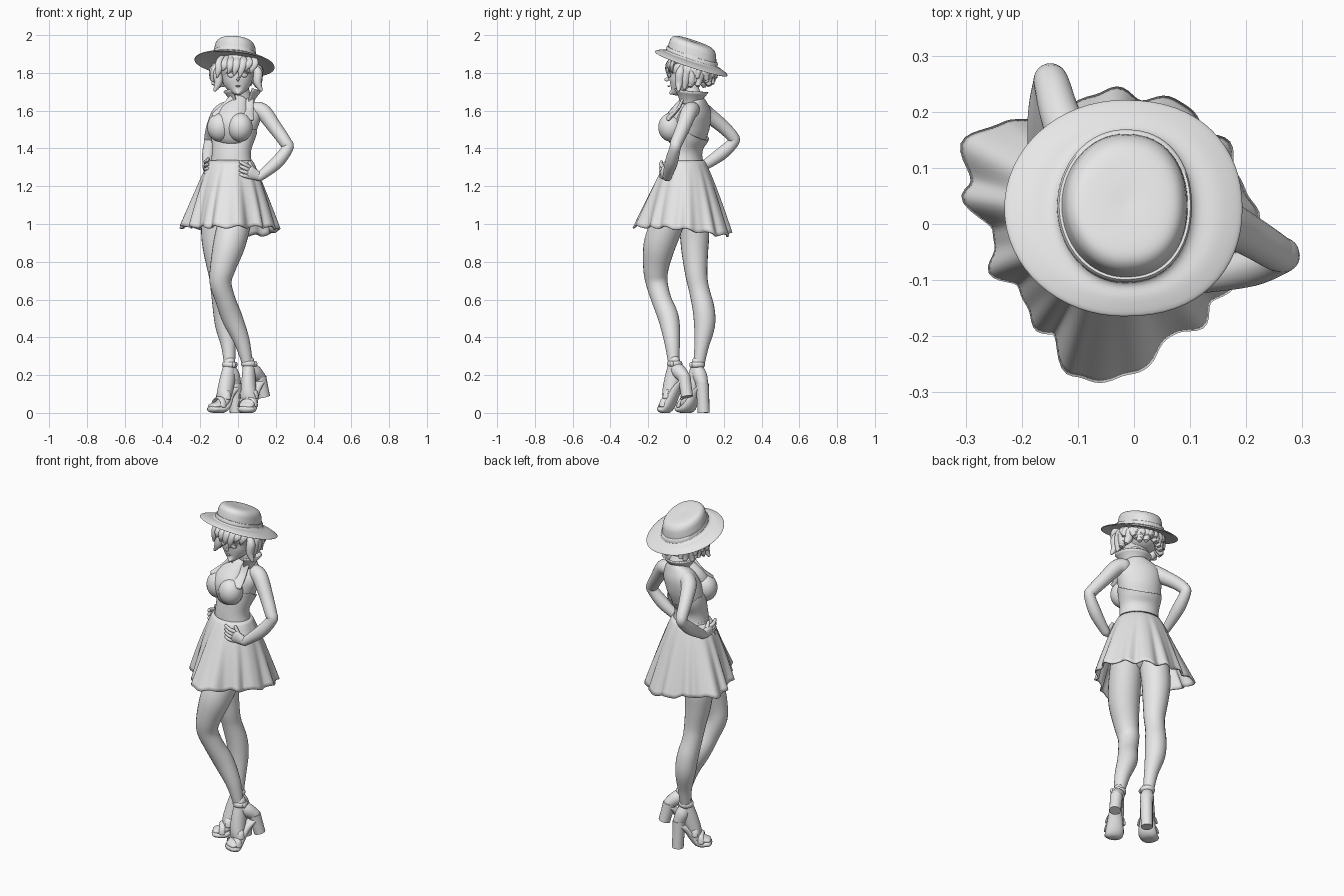
import bpy, bmesh, math, random
from mathutils import Vector as V, Matrix

if "Cube" in bpy.data.objects:
    bpy.data.objects.remove(bpy.data.objects["Cube"])

random.seed(4)
grey = bpy.data.materials.new("plain grey")
grey.diffuse_color = (0.8, 0.8, 0.8, 1)
grey.use_nodes = True
grey.node_tree.nodes["Principled BSDF"].inputs["Base Color"].default_value = grey.diffuse_color
TAU = math.tau
RIGHT = V((.93, -.37, 0))        # the torso is turned towards -x
FRONT = V((-.37, -.93, 0))


def finish(name, bm, thick=0):
    for v in bm.verts:
        v.co.z = max(v.co.z, 0)
    bmesh.ops.recalc_face_normals(bm, faces=bm.faces)
    me = bpy.data.meshes.new(name)
    bm.to_mesh(me)
    bm.free()
    me.materials.append(grey)
    me.shade_smooth()
    me.set_sharp_from_angle(angle=math.radians(55))
    ob = bpy.data.objects.new(name, me)
    bpy.context.collection.objects.link(ob)
    if thick:
        m = ob.modifiers.new("thickness", 'SOLIDIFY')
        m.thickness = thick
        m.offset = 0
    return ob


def loft(name, rings, closed=True, caps=True, thick=0):
    bm = bmesh.new()
    vs = [[bm.verts.new(p) for p in r] for r in rings]
    n = len(vs[0])
    for a, b in zip(vs, vs[1:]):
        for i in range(n if closed else n - 1):
            j = (i + 1) % n
            bm.faces.new((a[i], a[j], b[j], b[i]))
    if caps:
        bm.faces.new(vs[0])
        bm.faces.new(vs[-1])
    return finish(name, bm, thick)


def curve(pts, steps):
    """Smooth interpolation through points of any dimension."""
    p = [V(q) for q in pts]
    out = []
    for i in range(len(p) - 1):
        a, b, c, d = p[max(i - 1, 0)], p[i], p[i + 1], p[min(i + 2, len(p) - 1)]
        for k in range(steps):
            t = k / steps
            out.append(b + (c - a) * (t / 2) + (a * 2 - b * 5 + c * 4 - d) * (t * t / 2)
                       + (b * 3 - a - c * 3 + d) * (t ** 3 / 2))
    return out + [p[-1]]


def tube(name, pts, ref=(0, 1, 0), n=24, steps=5, dome=True):
    """Points are x, y, z, radius along ref, other radius (optional)."""
    q = curve([(*p, p[3]) if len(p) == 4 else p for p in pts], steps)
    rings = []
    for i, s in enumerate(q):
        t = (V(q[min(i + 1, len(q) - 1)][:3]) - V(q[max(i - 1, 0)][:3])).normalized()
        a = (V(ref) - t * t.dot(V(ref))).normalized()
        b = t.cross(a)

        def ring(off, k):
            return [V(s[:3]) + t * off + a * (s[3] * k * math.cos(TAU * j / n))
                    + b * (s[4] * k * math.sin(TAU * j / n)) for j in range(n)]
        r = min(s[3], s[4])
        bulge = [(r * math.sin(u), math.cos(u)) for u in (.5, 1.0, 1.4)] if dome else []
        if i == 0:
            rings += [ring(-o, k) for o, k in reversed(bulge)]
        rings.append(ring(0, 1))
        if i == len(q) - 1:
            rings += [ring(o, k) for o, k in bulge]
    return loft(name, rings)


def ball(name, c, r, yaw=0):
    bm = bmesh.new()
    m = Matrix.Translation(c) @ Matrix.Rotation(yaw, 4, 'Z') @ Matrix.Diagonal((*r, 1))
    bmesh.ops.create_uvsphere(bm, u_segments=24, v_segments=16, radius=1, matrix=m)
    return finish(name, bm)


# torso, neck and bare back
tube("torso", [(-.05, -.02, 1.12, .12, .09), (-.04, -.01, 1.24, .125, .1),
               (-.035, 0, 1.32, .106, .083), (-.035, 0, 1.38, .1, .077), (-.025, .02, 1.46, .112, .083),
               (-.01, .035, 1.53, .12, .088), (.01, .048, 1.59, .12, .075), (.02, .05, 1.63, .095, .057),
               (.022, .043, 1.66, .056, .048), (.018, .03, 1.7, .043, .043), (.01, .02, 1.75, .042, .042)],
     ref=RIGHT, n=40)
# bodice, its top edge dipping at the back
rows = []
for s in curve([(-.035, 0, 1.32, .11, .087), (-.035, 0, 1.38, .104, .081),
                (-.025, .018, 1.46, .116, .088), (-.018, .025, 1.5, .12, .09)], 5):
    row = []
    for j in range(48):
        u = TAU * j / 48
        z = s[2] - max(0, s[2] - 1.4) * .55 * max(0, -math.sin(u))
        row.append(V((s[0], s[1], z)) + RIGHT * (s[3] * math.cos(u)) + FRONT * (s[4] * math.sin(u)))
    rows.append(row)
loft("bodice", rows, caps=False, thick=.004)
for name, c, top, neck in (("left", (-.096, -.043, 1.512), (-.105, -.06, 1.56), (-.025, -.022, 1.67)),
                           ("right", (.01, -.081, 1.512), (.045, -.092, 1.56), (.065, -.018, 1.66))):
    ball(name + "_bust_cup", c, (.068, .066, .076), -.38)
    mid = [(top[i] + neck[i]) / 2 for i in range(3)]
    tube(name + "_halter_strap", [(*top, .012, .042), (mid[0], mid[1] + .012, mid[2], .009, .028),
                                  (*neck, .008, .02)], n=14)
# upper chest slope and centre gather between the cups
tube("upper_chest", [(.005, .0, 1.65, .032, .05), (-.022, -.027, 1.59, .053, .085),
                     (-.042, -.055, 1.53, .06, .09), (-.045, -.045, 1.465, .05, .085)], ref=FRONT)

# flared collar, open at the front
rows = []
for k in range(7):
    t = k / 6
    row = []
    for j in range(41):
        w = j / 20 - 1
        u = math.pi / 2 + w * 2.55
        r = .056 + .04 * t ** 1.5
        row.append(V((.022 + r * math.cos(u), .02 + r * math.sin(u),
                      1.635 + t * (.062 + .02 * abs(w) ** 3))))
    rows.append(row)
loft("collar", rows, closed=False, caps=False, thick=.008)

# skirt with irregular hanging folds, longest at the back right
hem = [.25, .25, .245, .25, .25, .245, .24, .24, .235, .27, .298, .268, .208, .22, .2, .2,
       .222, .26, .274, .238, .218, .225, .23, .24]
N = 168
rows = []
for k in range(19):
    t = k / 18
    row = []
    for j in range(N):
        u = TAU * j / N
        i, f = int(j / N * 24), j / N * 24 % 1
        f = f * f * (3 - 2 * f)
        rh = hem[i] * (1 - f) + hem[(i + 1) % 24] * f + .009 * math.sin(13 * u) + .004 * math.sin(22 * u)
        mean = .242 + (rh - .242) * t ** .6
        d = V((math.cos(u), math.sin(u), 0))
        rw = 1 / math.hypot(d.dot(RIGHT) / .112, d.dot(FRONT) / .09)
        r = rw + (mean - rw) * t ** .83
        away = (u - 1.05 + math.pi) % TAU - math.pi
        zh = .984 - .046 * math.exp(-(away / .95) ** 2) + .007 * math.sin(13 * u + 1)
        row.append(V((-.037 - .003 * t, -.01 * t, 1.335 + (zh - 1.335) * t)) + d * r)
    rows.append(row)
loft("skirt", rows, caps=False, thick=.009)
tube("waistband", [(-.036, 0, 1.325, .113, .09), (-.036, 0, 1.345, .108, .085)], ref=RIGHT, n=40, dome=False)

# legs
tube("front_leg", [(0, -.06, 1.1, .086), (-.025, -.108, .98, .088), (-.05, -.142, .88, .084),
                   (-.08, -.159, .77, .068), (-.092, -.155, .69, .058), (-.067, -.13, .6, .053),
                   (-.03, -.092, .5, .055), (.02, -.074, .38, .042), (.05, -.065, .26, .028)])
tube("back_leg", [(-.11, .035, 1.1, .083), (-.117, .045, .95, .078), (-.112, .047, .85, .07),
                  (-.097, .055, .73, .058), (-.09, .07, .65, .054), (-.075, .093, .55, .058),
                  (-.065, .098, .46, .055), (-.05, .082, .35, .038), (-.045, .067, .25, .029)])


# feet in platform sandals with block heels
def foot(side, ankle, heel, pad, toe, tip):
    A, H, P, T = V(ankle), V(heel), V(pad), V(toe)
    up = (0, 0, 1)
    d = (T - P).normalized()
    w = V((-d.y, d.x, 0)).normalized()
    tube(side + "_foot", [(*(A + V((0, 0, .03))), .029), (*A.lerp(P, .3), .042, .036),
                          (*A.lerp(P, .68), .04, .042), (*(P + V((0, 0, .012))), .026, .047),
                          (*(T + V((0, 0, .014))), .014, .038)], ref=d + V(up))
    tube(side + "_foot_heel", [(*A, .03), (*A.lerp(H, .5), .038), (*H, .032)], ref=(1, 0, 0))
    tube(side + "_sole", [(*(H - V((0, 0, .02))), .014, .035), (*(H.lerp(P, .5) - V((0, 0, .002))), .024, .036),
                          (P.x, P.y, .026, .025, .05), (T.x, T.y, .02, .019, .047)], ref=up)
    tube(side + "_block_heel", [(*H, .035, .035), (*H.lerp(V(tip), .5), .033, .033), (*tip, .032, .032)],
         ref=(T - H), n=14, dome=False)
    for k, c in enumerate((P.lerp(T, .35), P.lerp(A, .18))):
        tube(f"{side}_toe_strap_{k}", [(*(c + w * (.05 * math.cos(u)) + V((0, 0, .048 * math.sin(u)))), .016, .006)
                                       for u in [math.pi * j / 6 for j in range(7)]], ref=d, n=10)
    tube(side + "_ankle_strap", [(*(A + V((.033 * math.cos(u), .033 * math.sin(u), .015))), .014, .008)
                                 for u in [TAU * j / 12 for j in range(13)]], ref=up, n=10)
    ball(side + "_buckle", A + w * .038 + V((0, 0, .015)), (.01, .01, .015))


foot("front", (.057, -.06, .245), (.115, -.01, .19), (.055, -.098, .045), (.042, -.13, .022), (.138, .006, .085))
foot("back", (-.043, .06, .24), (-.015, .086, .155), (-.085, .012, .04), (-.135, -.02, .022), (-.012, .094, 0))


# arms with hands on the hips
def arm(side, pts, palm, tips, out):
    tube(side + "_arm", pts)
    w, p, t = V(pts[-1][:3]), V(palm), V(tips)
    tube(side + "_palm", [(*w, .022, .02), (*w.lerp(p, .5), .03, .018), (*p, .036, .016)], ref=(0, 0, 1), n=16)
    for k in range(4):
        dz = V((0, 0, .027 - .018 * k))
        a, b = p + dz, t + dz * 1.25
        tube(f"{side}_finger_{k}", [(*a, .011), (*(a.lerp(b, .5) + V(out) * .008), .01), (*b, .008)], n=10, steps=3)
    tube(side + "_thumb", [(*w.lerp(p, .4), .014), (*(p + V((0, 0, .05)) - V(out) * .01), .009)], n=10)


arm("right", [(.1, .03, 1.605, .043), (.138, .014, 1.588, .043), (.2, -.018, 1.505, .037),
              (.252, -.05, 1.432, .033), (.263, -.058, 1.402, .03), (.205, -.078, 1.325, .034),
              (.115, -.1, 1.25, .024)], (.06, -.12, 1.275), (.012, -.13, 1.295), (0, -1, 0))
arm("left", [(-.065, .085, 1.605, .043), (-.098, .112, 1.582, .042), (-.13, .19, 1.52, .036),
             (-.146, .247, 1.462, .032), (-.15, .25, 1.432, .03), (-.156, .185, 1.37, .034),
             (-.163, .075, 1.295, .024)], (-.168, .015, 1.295), (-.16, -.045, 1.305), (-1, 0, 0))

# head and face
tube("head", [(.002, -.078, 1.695, .01, .012), (.001, -.06, 1.706, .032, .034), (-.001, -.035, 1.735, .066, .066),
              (-.004, -.01, 1.775, .09, .085), (-.005, 0, 1.82, .1, .095), (-.005, .01, 1.87, .08, .08)],
     ref=(0, 1, 0), n=32)
ball("nose", (0, -.102, 1.765), (.007, .012, .01))
ball("mouth", (0, -.092, 1.73), (.014, .007, .004))
for s, side in ((-1, "left"), (1, "right")):
    ball(side + "_eye", (-.002 + s * .036, -.088, 1.79), (.018, .006, .014), s * .4)
    tube(side + "_eyelid", [(-.002 + s * (.036 + x), -.094 + .3 * max(x, 0), 1.803 - 12 * x * x, .004)
                            for x in (-.02, 0, .02)], n=8)

# short curly hair, its roots kept beneath the hat
ball("hair_cap", (-.012, .035, 1.825), (.112, .102, .09))
for k in range(17):
    u = -.3 + 3.75 * k / 16
    for layer in range(2):
        low = 1.74 + .03 * layer + random.uniform(-.016, .016)
        sw = random.uniform(-.1, .1)
        path = []
        for r, z, wd, tw in ((.095, 1.85, .014, 0), (.115, 1.82, .025, 0),
                             (.11 + .013 * layer, low + .035, .024, sw), (.122 + .01 * layer, low, .011, 2 * sw)):
            a = u + layer * .11 + tw
            x, y = math.cos(a) * r, math.sin(a) * r * .92
            path.append((-.01 + x, .035 + y, min(z, 1.868 - .33 * y - .1 * x - .012 - 1.15 * wd), wd))
        tube(f"curl_{k}_{layer}", path, n=10, steps=4, dome=False)
for k in range(7):                       # swept fringe of uneven strands
    x = -.095 + .03 * k
    y = -.07 + 3 * (x + .005) ** 2
    e = .018 * ((k * 3) % 4 - 1.5) / 1.5
    tube(f"fringe_{k}", [(x * .8, y + .02, 1.88, .012, .022), (x, y - .02, 1.855, .012, .024),
                         (x - .008, y - .03, 1.825 + e / 2, .01, .018),
                         (x - .016, y - .026, 1.795 + e, .004, .005)], n=10)
for s, side in ((-1, "left"), (1, "right")):      # longer locks beside the face
    for k in range(3):
        y = -.03 + .032 * k
        tube(f"{side}_lock_{k}", [(s * .09, y + .01, 1.84 - .01 * s, .016), (s * .106, y, 1.8, .024),
                                  (s * .104, y - .006, 1.75, .022),
                                  (s * (.122 - .012 * k), y - .01, 1.71 + .01 * k, .009)], n=12)


# hat tipped back and to one side, squarer on the right
def hat_ring(rx, ry, h, n=64):
    row = []
    for j in range(n):
        c, s = math.cos(TAU * j / n), math.sin(TAU * j / n)
        if c > 0:
            c, s = c ** .86, math.copysign(abs(s) ** .94, s)
        x, y = rx * c, ry * s
        row.append(V((-.018 + x + .05 * h, .03 + y + .1 * h, 1.868 + h - .33 * y - .1 * x)))
    return row


loft("hat", [hat_ring(*p) for p in curve(
    [(.112, .126, -.004), (.16, .155, -.01), (.206, .188, -.02), (.208, .19, -.014), (.17, .162, 0),
     (.13, .14, .006), (.114, .129, .025), (.11, .125, .05), (.104, .117, .078), (.086, .095, .096),
     (.045, .05, .1), (.004, .004, .098)], 4)])
loft("hat_band", [hat_ring(*p) for p in ((.112, .127, .005), (.12, .136, .008), (.12, .136, .025),
                                         (.117, .132, .031), (.107, .122, .031))], caps=False)
